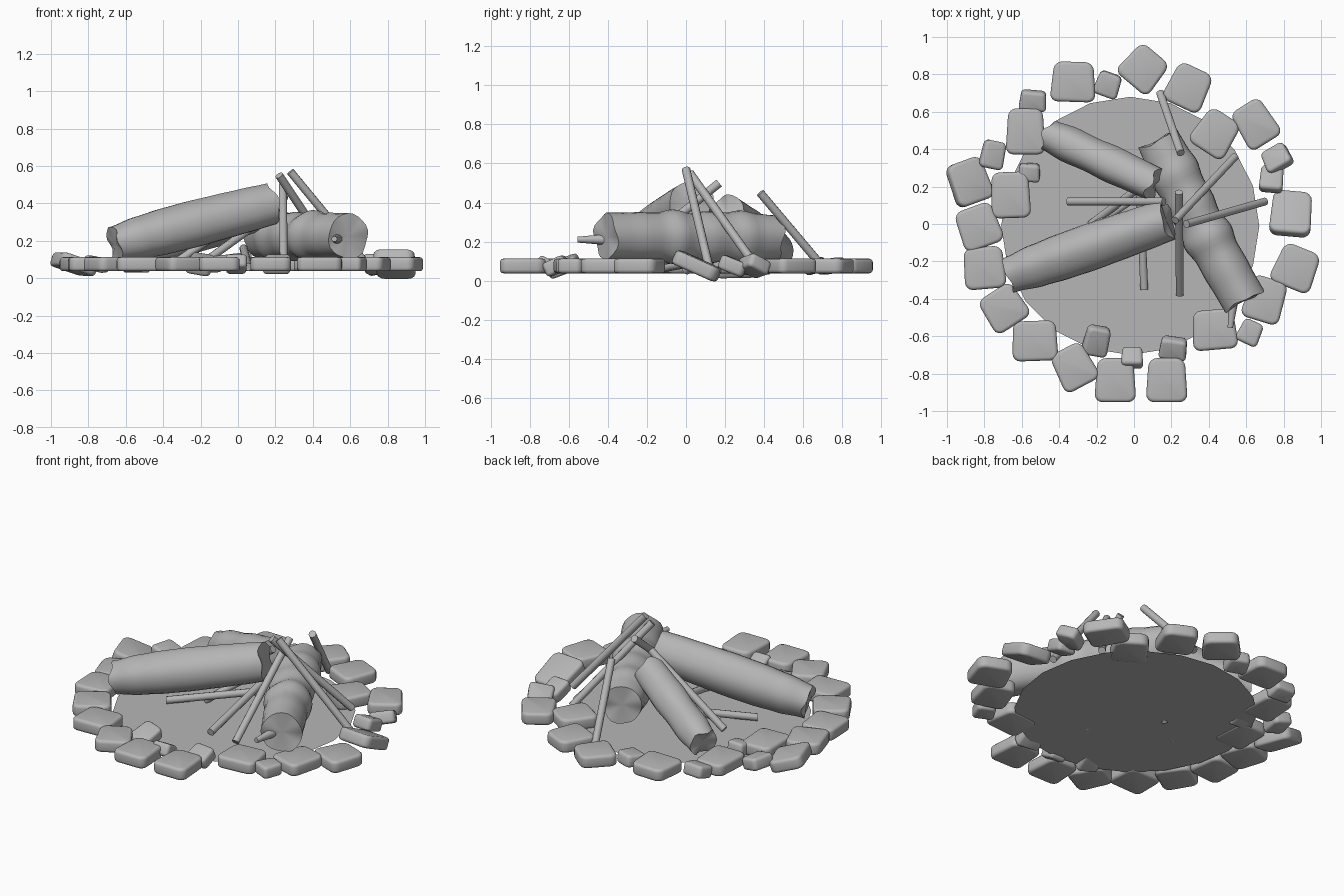
import bpy, bmesh, math, random
from mathutils import Vector, Euler

if "Cube" in bpy.data.objects:
    bpy.data.objects.remove(bpy.data.objects["Cube"])

random.seed(4)
grey = bpy.data.materials.new("plain_grey")
grey.diffuse_color = (0.47, 0.47, 0.47, 1)
grey.use_nodes = True
grey.node_tree.nodes["Principled BSDF"].inputs["Base Color"].default_value = grey.diffuse_color


def finish(bm, name, angle=40):
    bmesh.ops.recalc_face_normals(bm, faces=bm.faces[:])
    me = bpy.data.meshes.new(name)
    bm.to_mesh(me)
    bm.free()
    me.materials.append(grey)
    ob = bpy.data.objects.new(name, me)
    bpy.context.collection.objects.link(ob)
    bpy.ops.object.select_all(action='DESELECT')
    ob.select_set(True)
    bpy.context.view_layer.objects.active = ob
    bpy.ops.object.shade_smooth_by_angle(angle=math.radians(angle))
    return ob


def stone(x, y, w, d, rot, tx=0, ty=0):
    """Flat rounded block with slightly uneven corners."""
    w, d, h = w * 1.07, d * 1.07, 0.075
    bm = bmesh.new()
    bmesh.ops.create_cube(bm, size=1)
    taper = random.uniform(0.84, 0.93)
    for v in bm.verts:
        k = taper if v.co.y > 0 else 1.0
        v.co = Vector((v.co.x * w * k, v.co.y * d, v.co.z * h))
    side = [e for e in bm.edges
            if abs(e.verts[0].co.z - e.verts[1].co.z) > h * 0.5]
    bmesh.ops.bevel(bm, geom=side, offset=min(w, d) * 0.2, segments=4,
                    profile=0.5, affect='EDGES')
    rim = [e for e in bm.edges
           if abs(e.verts[0].co.z - e.verts[1].co.z) < 1e-4]
    bmesh.ops.bevel(bm, geom=rim, offset=0.018, segments=3,
                    profile=0.5, affect='EDGES')
    m = Euler([math.radians(a) for a in (tx, ty, rot)]).to_matrix().to_4x4()
    m.translation = (x, y, 0.075)
    bm.transform(m)
    return finish(bm, "ring_stone", 50)


def log(name, a, b, radii, jag, bow=0.0, n=24, rings=33):
    """Knobbly log between two points with broken, dished ends."""
    a, b = Vector(a), Vector(b)
    ax = (b - a).normalized()
    u = ax.cross(Vector((0, 0, 1))).normalized()
    w = u.cross(ax)
    p = random.uniform(0, 6)
    bm = bmesh.new()
    loops = []
    for i in range(rings):
        t = i / (rings - 1)
        f = t * (len(radii) - 1)
        k = min(int(f), len(radii) - 2)
        s = f - k
        s = s * s * (3 - 2 * s)
        r = radii[k] * (1 - s) + radii[k + 1] * s
        c = a.lerp(b, t) + u * bow * math.sin(math.pi * t)
        loop = []
        for j in range(n):
            g = 2 * math.pi * j / n
            rr = r * (1 + 0.02 * math.sin(3 * g + p + 2 * t) + 0.015 * math.sin(5 * g - p))
            q = c + (u * math.cos(g) + w * math.sin(g)) * rr
            end = 1 if i == rings - 1 else -1 if i == 0 else 0
            q += ax * end * jag * (0.6 * math.sin(3 * g + p) + 0.4 * math.sin(5 * g))
            loop.append(bm.verts.new(q))
        loops.append(loop)
    for l0, l1 in zip(loops, loops[1:]):
        for j in range(n):
            bm.faces.new((l0[j], l0[(j + 1) % n], l1[(j + 1) % n], l1[j]))
    for loop, s in ((loops[0], 1), (loops[-1], -1)):
        mid = sum((v.co for v in loop), Vector()) / n
        c = bm.verts.new(mid + ax * s * jag * 0.5)
        for j in range(n):
            bm.faces.new((loop[j], loop[(j + 1) % n], c))
    return finish(bm, name)


def stick(name, a, b, r=0.022, r2=None):
    a, b = Vector(a), Vector(b)
    d = b - a
    bm = bmesh.new()
    bmesh.ops.create_cone(bm, cap_ends=True, segments=10, radius1=r,
                          radius2=r2 or r, depth=d.length)
    m = d.to_track_quat('Z', 'Y').to_matrix().to_4x4()
    m.translation = (a + b) / 2
    bm.transform(m)
    return finish(bm, name)


# ash bed
bm = bmesh.new()
bmesh.ops.create_circle(bm, cap_ends=True, segments=20, radius=0.69)
for v in bm.verts:
    v.co += Vector((-0.02, -0.01, 0.042))
finish(bm, "ash_bed")

# large ring stones: x, y, width, depth, turn, tilt x, tilt y
for s in [(0.05, 0.83, .21, .2, -40), (-.325, .76, .23, .2, -2), (.29, .73, .21, .21, -25),
          (-.58, .495, .2, .23, 0), (.435, .485, .21, .21, -33), (.65, .535, .19, .22, 32),
          (-.88, .225, .2, .22, 20, 0, 18), (-.66, .155, .2, .23, 2), (.84, .055, .21, .23, -5, -24),
          (.865, -.235, .22, .21, -22), (.70, -.405, .2, .22, -17), (.43, -.565, .23, .2, 5),
          (.175, -.835, .21, .22, 0), (-.1, -.835, .21, .22, 0), (-.32, -.765, .2, .21, 28),
          (-.53, -.625, .23, .2, 2), (-.695, -.45, .21, .2, 33), (-.8, -.235, .21, .21, 5),
          (-.83, -.015, .21, .21, 20)]:
    stone(*s)

# small ring stones
for s in [(-.14, .745, .13, .12, -20, 8), (-.54, .66, .14, .1, -5, 15), (-.755, .37, .12, .14, -12, 0, 12),
          (-.56, .275, .11, .09, -3, 10), (.765, .35, .14, .12, 30, -25, -10), (.735, .24, .12, .13, -5, -22),
          (.62, -.58, .12, .12, -25), (.21, -.665, .14, .11, -8, 25), (-.01, -.715, .11, .1, 0, -28),
          (-.2, -.625, .13, .15, -10, 20, 10)]:
    stone(*s)

# logs
log("front_log", (-.66, -.27, .18), (.18, .02, .395), (.097, .115, .123, .125, .122, .118, .112), .014)
log("back_log", (-.455, .475, .15), (.11, .21, .35), (.085, .098, .094, .1, .095, .092), .02)
log("side_log", (.13, .45, .22), (.59, -.41, .225),
    (.115, .122, .138, .125, .132, .12, .14, .122, .124, .12, .12), .014, bow=.01)
stick("log_splinter", (.535, -.38, .21), (.515, -.555, .21), .03, .015)

# kindling leaning in towards the middle
for i, (a, b) in enumerate([((-.35, .12, .07), (.16, .12, .43)),
                            ((.055, -.35, .06), (.03, .2, .16)),
                            ((.245, -.375, .06), (.24, .17, .5)),
                            ((.54, .36, .07), (.22, .02, .55)),
                            ((.70, .12, .06), (.28, .0, .57)),
                            ((.14, .70, .07), (.25, .38, .45)),
                            ((-.23, .0, .05), (.10, .25, .29)),
                            ((-.4, -.14, .06), (.06, .18, .12))]):
    stick("kindling_%d" % (i + 1), a, b)
